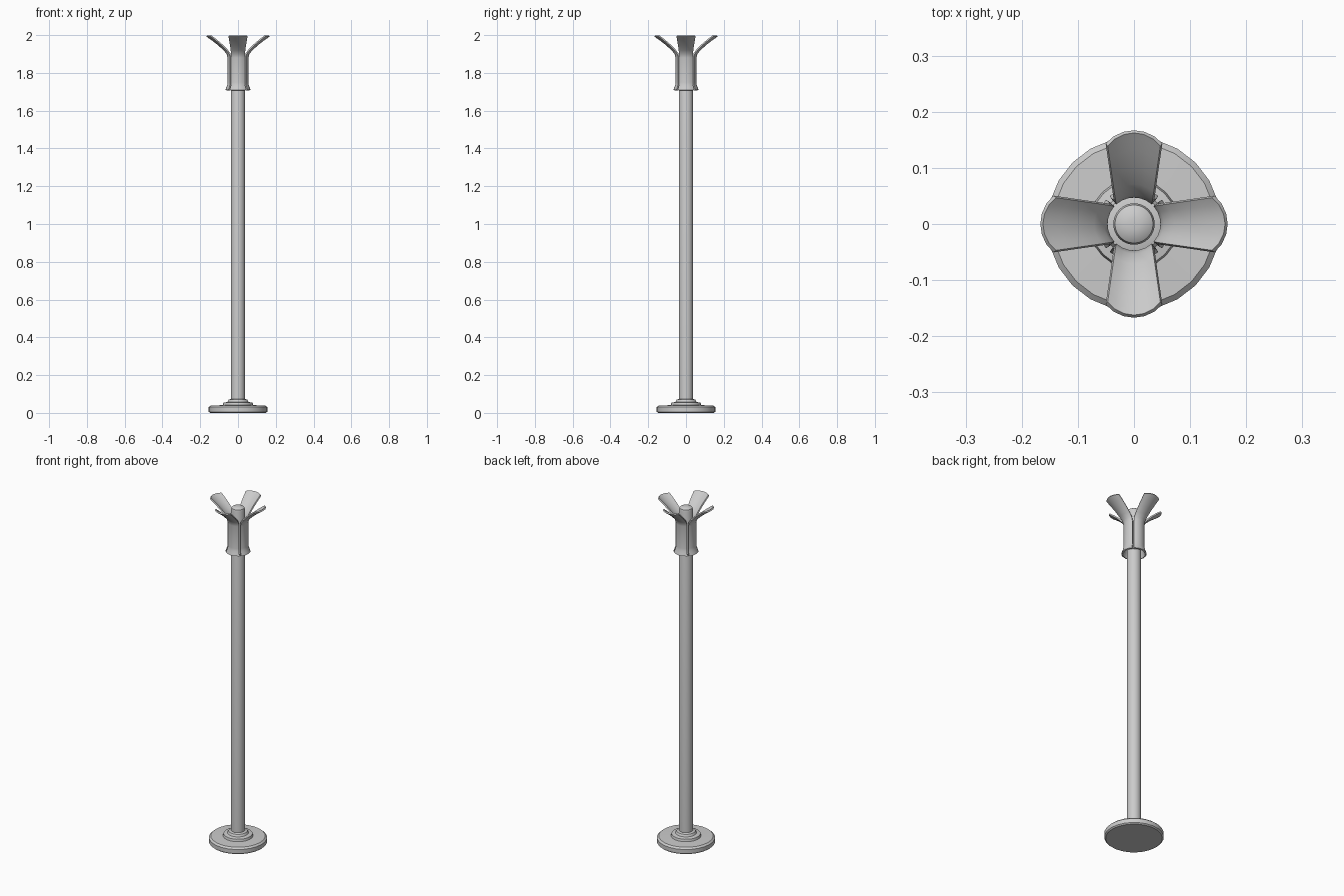
import bpy, bmesh
from math import sin, cos, pi, radians

if "Cube" in bpy.data.objects:
    bpy.data.objects.remove(bpy.data.objects["Cube"])


def make_object(name, verts, faces):
    mesh = bpy.data.meshes.new(name)
    mesh.from_pydata(verts, [], faces)
    obj = bpy.data.objects.new(name, mesh)
    bpy.context.collection.objects.link(obj)
    bpy.ops.object.select_all(action='DESELECT')
    bpy.context.view_layer.objects.active = obj
    obj.select_set(True)
    return obj


def lathe(name, profile, sides=24):
    """Closed turned solid from (radius, z) points, bottom to top."""
    verts = [(r * cos(2 * pi * k / sides), r * sin(2 * pi * k / sides), z)
             for r, z in profile for k in range(sides)]
    faces = [(i * sides + k, i * sides + (k + 1) % sides,
              (i + 1) * sides + (k + 1) % sides, (i + 1) * sides + k)
             for i in range(len(profile) - 1) for k in range(sides)]
    last = (len(profile) - 1) * sides
    faces.append(tuple(reversed(range(sides))))
    faces.append(tuple(range(last, last + sides)))
    obj = make_object(name, verts, faces)
    bpy.ops.object.shade_smooth_by_angle(angle=radians(30))
    return obj


# stepped round foot
lathe("base", [(0.148, 0), (0.155, 0.006), (0.155, 0.030), (0.145, 0.039),
               (0.080, 0.041), (0.077, 0.054), (0.056, 0.058),
               (0.050, 0.070), (0.036, 0.074)])

# pole with a shallow domed cap
lathe("pole", [(0.037, 0.04), (0.037, 1.955), (0.034, 1.966),
               (0.025, 1.972), (0.010, 1.975)])

# petals: (radius, z) of the outer face; the cross-section opens with the flare
PETAL = [(0.066, 1.710), (0.0625, 1.721), (0.057, 1.735), (0.055, 1.750),
         (0.055, 1.880), (0.060, 1.900), (0.077, 1.920), (0.104, 1.945),
         (0.136, 1.970), (0.156, 1.984), (0.167, 1.992)]
STEPS = 6


def petal_points():
    for r, z in PETAL:
        t = max(0, (r - 0.055) / 0.112) if z > 1.8 else 0
        arc = 0.055 + 0.011 * t if z > 1.8 else r
        half = radians(41 + 9 * t)
        for j in range(STEPS + 1):
            a = half * (2 * j / STEPS - 1)
            yield (r - arc + arc * cos(a), arc * sin(a), z)


n = STEPS + 1
quads = [(i * n + j, i * n + j + 1, (i + 1) * n + j + 1, (i + 1) * n + j)
         for i in range(len(PETAL) - 1) for j in range(STEPS)]
petal = make_object("petal_right", list(petal_points()), quads)
solid = petal.modifiers.new("thickness", 'SOLIDIFY')
solid.thickness = 0.008
solid.offset = -1
bpy.ops.object.modifier_apply(modifier=solid.name)
bpy.ops.object.shade_smooth_by_angle(angle=radians(35))

for k, side in enumerate(("back", "left", "front"), 1):
    copy = bpy.data.objects.new("petal_" + side, petal.data)
    copy.rotation_euler.z = k * pi / 2
    bpy.context.collection.objects.link(copy)
